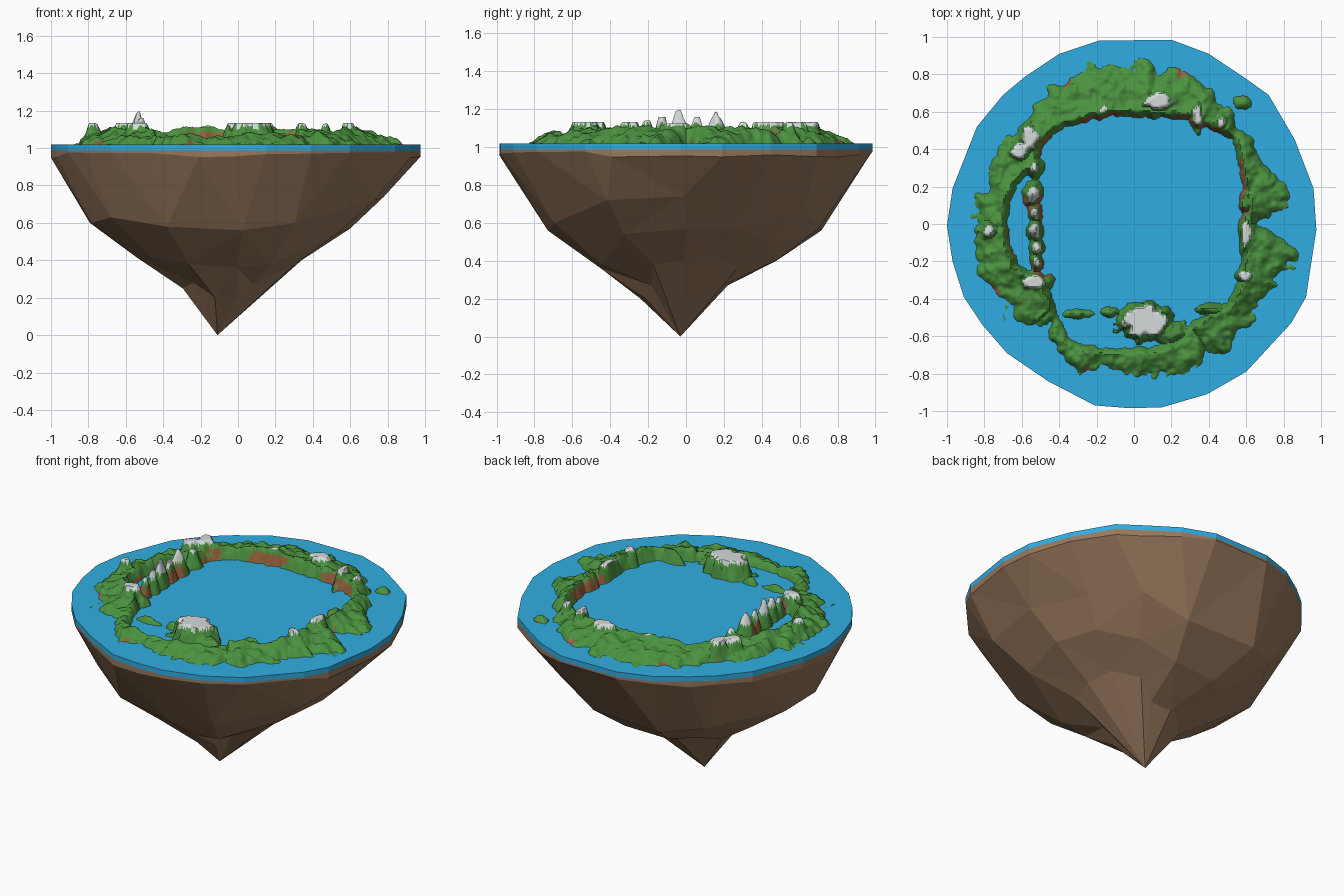
import bpy, bmesh, math, random
from mathutils import Vector, noise

if "Cube" in bpy.data.objects:
    bpy.data.objects.remove(bpy.data.objects["Cube"])

random.seed(4)


def material(name, rgb):
    m = bpy.data.materials.new(name)
    m.diffuse_color = (*rgb, 1)
    m.use_nodes = True
    m.node_tree.nodes["Principled BSDF"].inputs["Base Color"].default_value = m.diffuse_color
    return m


ROCK = material("rock", (0.32, 0.19, 0.11))
WATER = material("water", (0.03, 0.42, 0.76))
GRASS = material("grass", (0.07, 0.29, 0.05))
STONE = material("stone", (0.66, 0.70, 0.71))
CLAY = material("clay", (0.3, 0.12, 0.045))


def make_object(name, bm, mats):
    bmesh.ops.recalc_face_normals(bm, faces=bm.faces)
    me = bpy.data.meshes.new(name)
    bm.to_mesh(me)
    bm.free()
    for m in mats:
        me.materials.append(m)
    ob = bpy.data.objects.new(name, me)
    bpy.context.collection.objects.link(ob)
    return ob


# shared shoreline of water and rock, counter-clockwise from +x
RIM = [(.975, -.03), (.96, .19), (.86, .45), (.72, .69), (.58, .79), (.40, .91), (.2, .985),
       (-.19, .98), (-.40, .91), (-.58, .79), (-.70, .69), (-.84, .52), (-.97, .19),
       (-1, -.01), (-.97, -.2), (-.91, -.39), (-.81, -.54), (-.68, -.69), (-.46, -.84),
       (-.21, -.97), (-.02, -.985), (.15, -.98), (.39, -.91), (.60, -.79), (.84, -.53), (.92, -.39)]

# water disc
bm = bmesh.new()
low, top = [[bm.verts.new((x, y, z)) for x, y in RIM] for z in (0.988, 1.02)]
bm.faces.new(low)
bm.faces.new(top)
for i in range(26):
    j = (i + 1) % 26
    bm.faces.new((low[i], low[j], top[j], top[i]))
make_object("water", bm, [WATER])

# rock underside: (radius, height) of three rings in 13 directions, then an off-centre tip
RINGS = [
    [(.78, .74), (.73, .72), (.78, .69), (.72, .57), (.78, .56), (.80, .60), (.80, .60),
     (.81, .60), (.82, .63), (.76, .58), (.73, .56), (.76, .60), (.84, .72)],
    [(.60, .57), (.58, .57), (.55, .50), (.50, .41), (.52, .40), (.50, .40), (.56, .43),
     (.55, .41), (.55, .42), (.50, .38), (.45, .36), (.48, .38), (.62, .54)],
    [(.34, .40), (.34, .42), (.33, .37), (.22, .28), (.24, .27), (.25, .30), (.30, .26),
     (.30, .25), (.28, .28), (.27, .20), (.21, .20), (.20, .27), (.35, .38)]]
bm = bmesh.new()
cap = [bm.verts.new((x, y, 0.988)) for x, y in RIM]
edge = [bm.verts.new((x, y, 0.96 + random.uniform(-.015, .02))) for x, y in RIM]
bm.faces.new(cap)
for i in range(26):
    j = (i + 1) % 26
    bm.faces.new((cap[i], cap[j], edge[j], edge[i]))
rings = []
for table in RINGS:
    ring = []
    for k, (r, z) in enumerate(table):
        a = math.atan2(RIM[2 * k][1], RIM[2 * k][0]) + random.uniform(-.06, .06)
        ring.append(bm.verts.new((r * math.cos(a), r * math.sin(a), z)))
    rings.append(ring)
tip = bm.verts.new((-.11, -.03, 0))
for k in range(13):
    n = (k + 1) % 13
    a, b = rings[0][k], rings[0][n]
    bm.faces.new((edge[2 * k], edge[2 * k + 1], a))
    bm.faces.new((edge[2 * k + 1], edge[2 * n], b, a))
    for u, l in zip(rings, rings[1:]):
        bm.faces.new((u[k], u[n], l[n], l[k]))
    bm.faces.new((rings[2][k], rings[2][n], tip))
bmesh.ops.triangulate(bm, faces=[f for f in bm.faces if len(f.verts) == 4])
make_object("rock_base", bm, [ROCK])

# land ring: inner and outer shore radius every 10 degrees
INNER = [.58, .60, .61, .64, .69, .65, .63, .60, .57, .57, .58, .59, .61, .64, .64, .59, .65, .67,
         .67, .67, .65, .56, .57, .63, .70, .69, .67, .66, .66, .65, .61, .61, .65, .63, .60, .58]
OUTER = [.66, .87, .80, .75, .78, .78, .83, .87, .85, .84, .89, .86, .86, .84, .78, .84, .80, .85,
         .85, .86, .86, .77, .84, .70, .80, .82, .79, .81, .83, .84, .84, .83, .80, .81, .84, .89]
# hills: x, y, half-width x, half-depth y, height, steepness (high = flat-topped mesa)
HILLS = [(.06, -.52, .16, .11, .115, 3), (.19, -.58, .1, .07, .06, 2), (-.53, .30, .05, .06, .12, 1.3),
         (-.54, .16, .06, .075, .17, 1.1), (-.53, .06, .045, .06, .14, 1.2),
         (-.53, -.04, .05, .07, .175, 1.1), (-.52, -.13, .045, .06, .14, 1.2),
         (-.52, -.20, .04, .06, .12, 1.3), (-.61, .39, .07, .07, .115, 2), (-.55, .46, .08, .09, .115, 2),
         (.13, .66, .13, .07, .115, 1.8), (.34, .58, .05, .09, .13, 1.5), (.47, .54, .05, .06, .11, 1.4),
         (-.53, -.31, .10, .06, .115, 2), (.59, -.28, .05, .05, .115, 1.8), (.60, -.05, .04, .13, .105, 2),
         (-.78, -.04, .07, .07, .115, 1.3), (-.30, -.48, .08, .03, .035, 1.5), (-.13, -.47, .05, .03, .04, 1.5),
         (.42, -.46, .1, .035, .08, 1.5), (.58, .65, .05, .04, .03, 1.5), (.60, .12, .04, .07, .09, 2)]


def ring_value(table, deg):
    i = int(deg // 10) % 36
    t = deg / 10 - deg // 10
    return table[i] * (1 - t) + table[(i + 1) % 36] * t


def land_height(x, y):
    r = math.hypot(x, y)
    if r < .42 or r > .95:
        return -.03
    rough = noise.fractal(Vector((x * 9, y * 9, 3)), 0.9, 2.1, 3)
    fine = noise.fractal(Vector((x * 20, y * 20, 8)), 0.9, 2.1, 2)
    deg = math.degrees(math.atan2(y, x)) % 360
    inner, outer = ring_value(INNER, deg), ring_value(OUTER, deg)
    inner += .014 * fine
    outer += .03 * rough
    t = (r - inner) / (outer - inner)
    h = -.03
    if 0 < t < 1.1:
        peak = .085 if not 225 < deg < 300 else .055
        slope = peak * (1 - t) ** .85 if t < 1 else 0
        h = min(1, (r - inner) / .035) * (slope + .009 + .024 * rough + .009 * fine)
        if t > .75:
            h -= (t - .75) * .07
    for hx, hy, rx, ry, hh, k in HILLS:
        d = math.hypot((x - hx) / rx, (y - hy) / ry) + .25 * fine
        if d < 1:
            h = max(h, hh * min(1, k * (1 - d)))
    # hills at the ring level off into plateaus, the western needles do not
    return h if -.6 < x < -.47 and abs(y) < .25 else min(h, .113)


# island terrain as a height field, kept only above the water
bm = bmesh.new()
N = 210
STEP = 1.9 / N
grid = []
for j in range(N + 1):
    row = []
    for i in range(N + 1):
        x, y = -.95 + i * STEP, -.95 + j * STEP
        row.append(bm.verts.new((x, y, 1.02 + max(-.015, land_height(x, y)))))
    grid.append(row)
for j in range(N):
    for i in range(N):
        q = (grid[j][i], grid[j][i + 1], grid[j + 1][i + 1], grid[j + 1][i])
        if max(v.co.z for v in q) > 1.0205:
            f = bm.faces.new(q)
            f.normal_update()
            c = f.calc_center_median()
            patch = noise.noise(Vector((c.x * 6, c.y * 6, 1)))
            cliff = f.normal.z < .45 and c.z < 1.085 and math.hypot(c.x, c.y) < .68 and c.y > -.3
            beach = c.z < 1.035 and math.hypot(c.x, c.y) > .8 and patch > .35
            if c.z > 1.115:
                f.material_index = 1
            elif (cliff and patch > .08) or beach:
                f.material_index = 2
bmesh.ops.delete(bm, geom=[v for v in bm.verts if not v.link_faces], context='VERTS')
land = make_object("island_land", bm, [GRASS, STONE, CLAY])
# separate islets must all face upward
flipped = [p for p in land.data.polygons if p.normal.z < 0]
for p in flipped:
    p.flip()
bpy.context.view_layer.objects.active = land
land.select_set(True)
bpy.ops.object.shade_smooth_by_angle(angle=math.radians(50))
